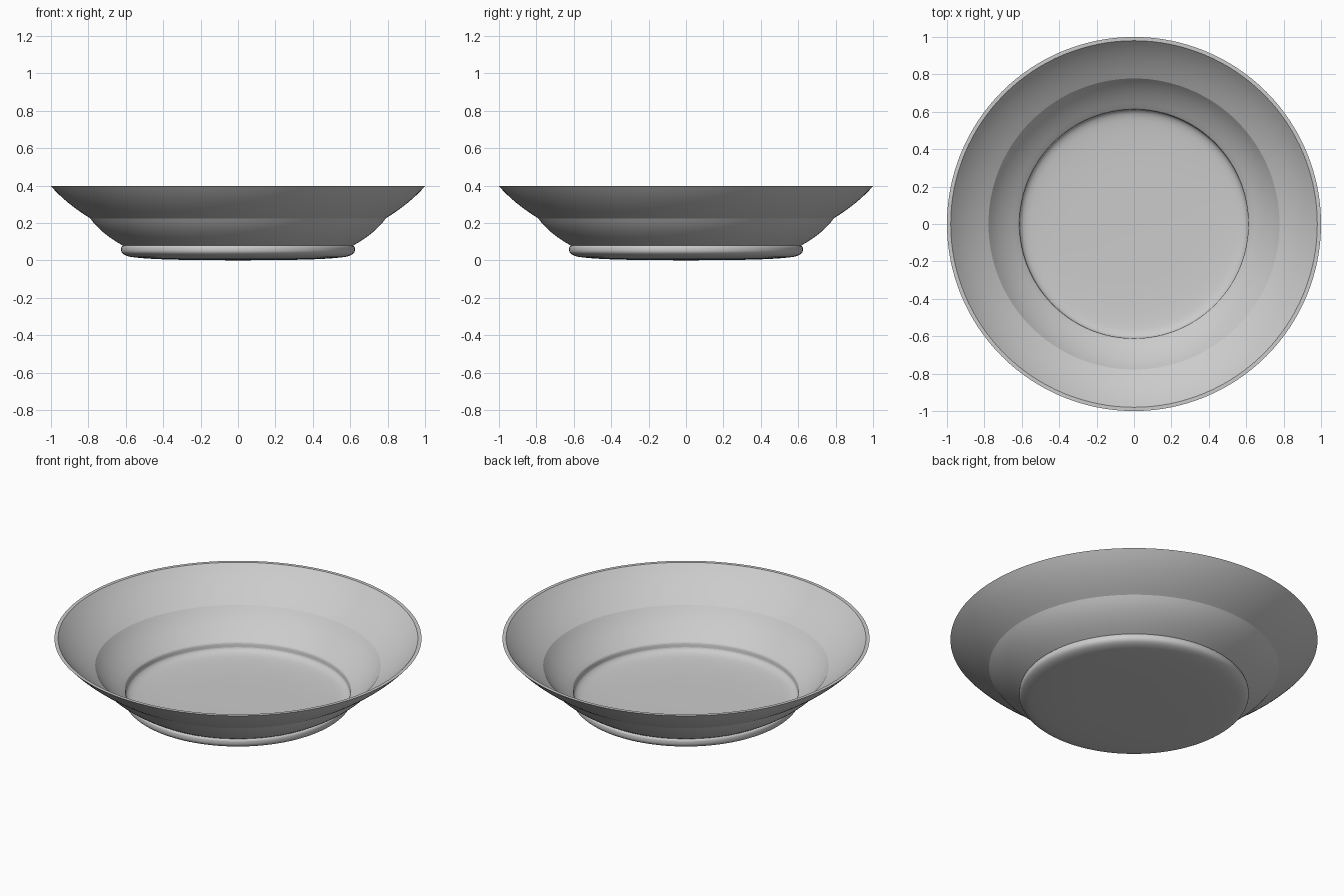
import bpy, bmesh, math
from mathutils import Vector

if "Cube" in bpy.data.objects:
    bpy.data.objects.remove(bpy.data.objects["Cube"])


def curve(a, ctrl, b, n=8):
    """Quadratic curve from a to b, without the start point."""
    a, c, b = Vector(a), Vector(ctrl), Vector(b)
    return [a * (1 - t) ** 2 + c * 2 * t * (1 - t) + b * t * t
            for t in [i / n for i in range(1, n + 1)]]


def lathe(name, profile, steps=128):
    bm = bmesh.new()
    vs = [bm.verts.new((p[0], 0, p[1])) for p in profile]
    es = [bm.edges.new(pair) for pair in zip(vs, vs[1:])]
    bmesh.ops.spin(bm, geom=vs + es, axis=(0, 0, 1), cent=(0, 0, 0),
                   angle=math.tau, steps=steps, use_duplicate=False)
    bmesh.ops.remove_doubles(bm, verts=bm.verts, dist=1e-4)
    bmesh.ops.recalc_face_normals(bm, faces=bm.faces)
    me = bpy.data.meshes.new(name)
    bm.to_mesh(me)
    bm.free()
    ob = bpy.data.objects.new(name, me)
    bpy.context.collection.objects.link(ob)
    bpy.context.view_layer.objects.active = ob
    ob.select_set(True)
    bpy.ops.object.shade_smooth_by_angle(angle=math.radians(14))
    ob.select_set(False)
    return ob


# Underside and rounded foot
profile = [Vector((0, 0)), Vector((0.3, 0.003))]
profile += curve((0.3, 0.003), (0.48, 0.006), (0.57, 0.018))
profile += curve((0.57, 0.018), (0.625, 0.028), (0.625, 0.055), 10)
profile += curve((0.625, 0.055), (0.627, 0.075), (0.615, 0.079), 5)
# Outer wall: bulging lower part, flaring upper part
profile += curve((0.615, 0.079), (0.737, 0.147), (0.79, 0.225))
profile += curve((0.79, 0.225), (0.92, 0.305), (1.0, 0.397))
# Flat rim, then the inner wall
profile += [Vector((0.98, 0.397))]
profile += curve((0.98, 0.397), (0.905, 0.312), (0.778, 0.235))
profile += curve((0.778, 0.235), (0.725, 0.16), (0.622, 0.092))
# Recessed floor
profile += curve((0.622, 0.092), (0.61, 0.085), (0.611, 0.065), 4)
profile += curve((0.611, 0.065), (0.61, 0.04), (0.56, 0.031), 8)
profile += curve((0.56, 0.031), (0.48, 0.018), (0.3, 0.016))
profile += [Vector((0, 0.014))]

lathe("plate", profile)
